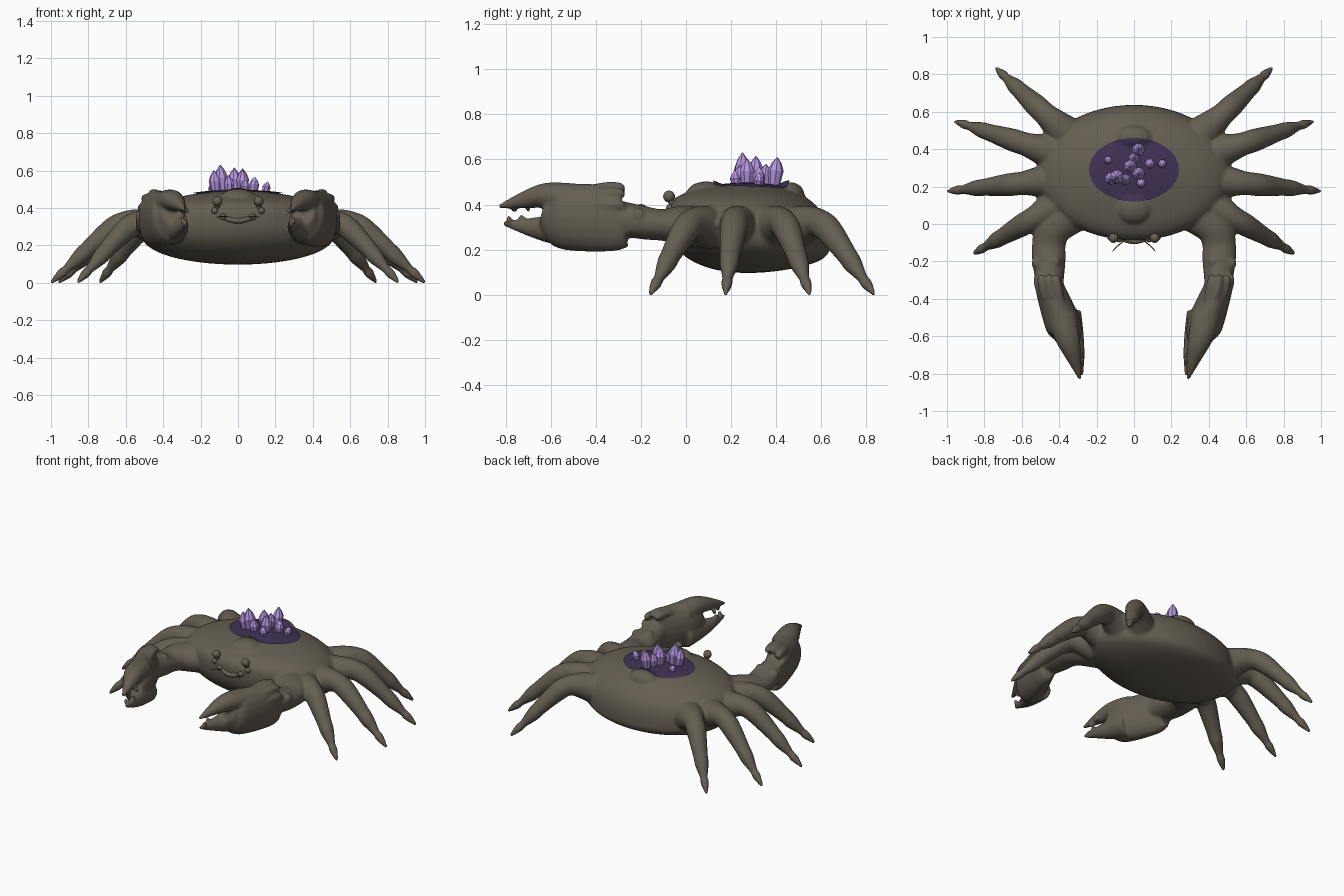
import bpy, bmesh, math
from mathutils import Vector, Matrix

if "Cube" in bpy.data.objects:
    bpy.data.objects.remove(bpy.data.objects["Cube"])


def material(name, red, green, blue):
    colour = (red, green, blue, 1)
    mat = bpy.data.materials.new(name)
    mat.use_nodes = True
    mat.diffuse_color = colour
    mat.node_tree.nodes["Principled BSDF"].inputs["Base Color"].default_value = colour
    return mat


SHELL = material("brown_grey_shell", .13, .112, .085)
PATCH = material("dark_purple_patch", .052, .03, .088)
CRYSTAL = material("lilac_crystal", .46, .3, .76)


def finish(bm, name, mat, smooth=True):
    bmesh.ops.recalc_face_normals(bm, faces=bm.faces)
    for face in bm.faces:
        face.smooth = smooth
    mesh = bpy.data.meshes.new(name)
    bm.to_mesh(mesh)
    bm.free()
    mesh.materials.append(mat)
    part = bpy.data.objects.new(name, mesh)
    bpy.context.collection.objects.link(part)
    return part


def spline(points, steps=5):
    """Catmull-Rom interpolation through tuples of any length."""
    padded = [points[0], *points, points[-1]]
    out = []
    for quad in zip(padded, padded[1:], padded[2:], padded[3:]):
        for i in range(steps):
            t = i / steps
            out.append([b + t / 2 * (c - a + t * (2 * a - 5 * b + 4 * c - d
                        + t * (3 * (b - c) + d - a)))
                        for a, b, c, d in zip(*quad)])
    return out + [list(points[-1])]


def skin(bm, rings):
    """Bridge rings of vertices and close both ends."""
    for ring, following in zip(rings, rings[1:]):
        for k in range(len(ring)):
            bm.faces.new((ring[k - 1], ring[k], following[k], following[k - 1]))
    bm.faces.new(rings[0])
    bm.faces.new(rings[-1])


def circle(sides, turn=0):
    angles = [math.tau * k / sides + turn for k in range(sides)]
    return [(math.cos(angle), math.sin(angle)) for angle in angles]


def loft(bm, side, *stations):
    """Closed limb through (x, y, z, width radius, height radius) stations."""
    path = spline(stations)
    centres = [Vector((x * side, y, z)) for x, y, z, width, height in path]
    rings = []
    for i, centre in enumerate(centres):
        along = centres[min(i + 1, len(path) - 1)] - centres[max(i - 1, 0)]
        across = along.cross(Vector((0, 0, 1))).normalized()
        up = across.cross(along.normalized())
        width, height = path[i][3:]
        rings.append([bm.verts.new(centre + across * c * width + up * s * height)
                      for c, s in circle(20)])
    skin(bm, rings)


def ball(bm, x, y, z, *size):
    """Sphere from one radius, or ellipsoid from three."""
    scale = size if len(size) == 3 else size * 3
    bmesh.ops.create_uvsphere(bm, u_segments=20, v_segments=12, radius=1,
                              matrix=Matrix.Translation((x, y, z)) @ Matrix.Diagonal((*scale, 1)))


# Carapace: a flattened dome above a shallow belly, deeper toward the back
bm = bmesh.new()
bmesh.ops.create_uvsphere(bm, u_segments=64, v_segments=40, radius=1)
for vert in bm.verts:
    x, y, z = vert.co
    rise = .215 * z ** .68 if z > 0 else -.178 * abs(z) ** .85
    tilt = -.06 * y * (1 - abs(z))
    vert.co = (.52 * x, .275 + .362 * y, .275 + rise + tilt)
# Low humps before and behind the crystal bed
ball(bm, 0, .09, .445, .1, .09, .058)
ball(bm, 0, .46, .445, .1, .065, .055)

# Walking legs: root and tip positions with one shared jointed profile
LEGS = [((.4, .11), (.86, -.16)), ((.43, .235), (1, .175)),
        ((.42, .375), (.96, .55)), ((.36, .48), (.74, .835))]
PROFILE = [(0, .295, .1), (.17, .318, .078), (.3, .32, .063), (.43, .285, .061),
           (.65, .18, .046), (.73, .137, .043), (.85, .075, .024), (.9, .05, .026), (1, 0, .009)]
for side in (1, -1):
    for root, tip in LEGS:
        start, end = Vector(root), Vector(tip)
        loft(bm, side, *[(*start.lerp(end, along), height, radius, radius)
                         for along, height, radius in PROFILE])

    # Claw arm with a knobbly wrist
    loft(bm, side, (.33, .08, .3, .13, .095), (.43, -.02, .31, .1, .085),
         (.455, -.11, .31, .09, .07), (.455, -.19, .32, .09, .074), (.45, -.35, .35, .07, .08))
    for x, y, z in ((.52, -.21, .355), (.42, -.2, .375), (.5, -.25, .3)):
        ball(bm, side * x, y, z, .03)
    # Palm
    loft(bm, side, (.465, -.285, .345, .06, .13), (.455, -.33, .34, .075, .148),
         (.385, -.52, .345, .096, .148), (.36, -.58, .355, .083, .12), (.35, -.63, .37, .06, .06))
    # Upper and lower pincer fingers
    loft(bm, side, (.385, -.5, .42, .08, .075), (.355, -.61, .44, .066, .058),
         (.325, -.7, .425, .045, .042), (.288, -.83, .39, .008, .01))
    loft(bm, side, (.36, -.48, .28, .08, .08), (.325, -.6, .29, .058, .062),
         (.298, -.69, .3, .034, .042), (.277, -.81, .315, .008, .009))
    # Finger teeth
    for y, z in ((-.7, .385), (-.76, .38), (-.73, .34), (-.785, .335)):
        ball(bm, side * (.1 - y / 4), y, z, .013, .014, .02)
    # Knuckle ridges fading forward over the palm
    for x, z in ((.415, .468), (.455, .477), (.495, .45), (.515, .4), (.505, .29)):
        loft(bm, side, (x, -.27, z - .01, .012, .012), (x, -.3, z, .023, .023),
             (x - .015, -.37, z, .022, .022), (x - .04, -.46, z - .015, .012, .012))
    # Eye sockets
    ball(bm, side * .115, -.045, .375, .035)

shell = finish(bm, "crab_shell_legs_and_claws", SHELL)
remesh = shell.modifiers.new("blend_parts", "REMESH")
remesh.mode = "VOXEL"
remesh.voxel_size = .0095
remesh.use_smooth_shade = True
relax = shell.modifiers.new("soften_joins", "SMOOTH")
relax.factor = .5
relax.iterations = 5

# Mouth bar with raised corners
bm = bmesh.new()
loft(bm, 1, (-.085, -.07, .35, .014, .014), (0, -.09, .33, .018, .014),
     (.085, -.07, .35, .014, .014))
for side in (1, -1):
    ball(bm, side * .08, -.08, .352, .018)
finish(bm, "mouth", SHELL)

# Eyes on stalks, and whiskers
for side, label in ((1, "left"), (-1, "right")):
    bm = bmesh.new()
    ball(bm, side * .11, -.075, .436, .026)
    loft(bm, side, (.112, -.04, .37, .017, .017), (.11, -.075, .43, .014, .014))
    ball(bm, side * .125, -.07, .385, .018)
    finish(bm, label + "_eye", SHELL)
    bm = bmesh.new()
    loft(bm, side, (.06, -.095, .35, .003, .003), (.085, -.115, .355, .003, .003),
         (.115, -.145, .35, .002, .002))
    finish(bm, label + "_whisker", SHELL)

# Oval patch hugging the top of the shell
bm = bmesh.new()
bmesh.ops.create_uvsphere(bm, u_segments=64, v_segments=40, radius=1)
bmesh.ops.delete(bm, geom=[v for v in bm.verts if v.co.z < -.01], context="VERTS")
for vert in bm.verts:
    vert.co = (.24 * vert.co.x, .29 + .17 * vert.co.y, .7)
patch = finish(bm, "crystal_bed", PATCH)
for face in patch.data.polygons:
    if face.normal.z < 0:
        face.flip()
wrap = patch.modifiers.new("hug_shell", "SHRINKWRAP")
wrap.target = shell
wrap.wrap_method = "PROJECT"
wrap.use_project_z = True
wrap.use_negative_direction = True
wrap.use_positive_direction = False
wrap.offset = .008

# Crystals: eight-sided shafts that swell, then come to a point; taller ones are thicker
CRYSTALS = [(-.095, .25, .63), (-.02, .31, .615), (.025, .405, .61), (.025, .27, .605),
            (-.13, .24, .6), (.09, .325, .565), (.16, .325, .54), (-.05, .235, .575),
            (0, .355, .58), (.04, .215, .55), (-.145, .345, .53)]
bm = bmesh.new()
for x, y, top in CRYSTALS:
    base = Vector((.88 * x, .04 + .86 * y, .465))
    axis = Vector((x, y, top)) - base
    turn = axis.to_track_quat("Z", "Y")
    radius = .012 + .16 * axis.z
    rings = []
    for along, swell in ((0, .62), (.6, 1), (.82, .62), (1, .06)):
        width = swell * radius
        rings.append([bm.verts.new(base + axis * along + turn @ Vector((c * width, s * width, 0)))
                      for c, s in circle(8, turn=40 * x)])
    skin(bm, rings)
finish(bm, "crystals", CRYSTAL, smooth=False)
